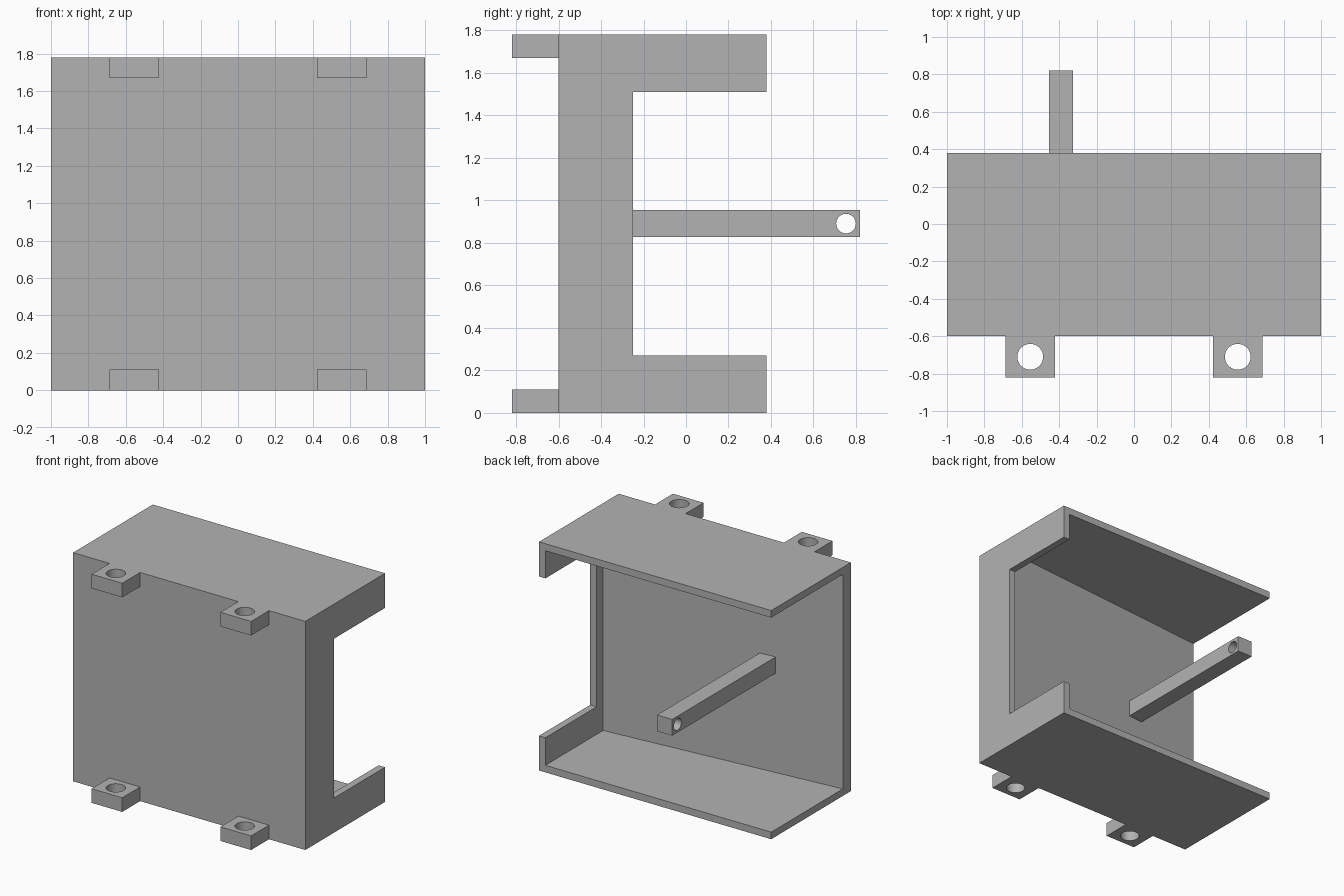
import bpy, bmesh
from math import radians
from mathutils import Matrix

cube = bpy.data.objects.get("Cube")
if cube:
    bpy.data.objects.remove(cube, do_unlink=True)

grey = bpy.data.materials.new("plain grey")
grey.use_nodes = True
colour = (0.45, 0.45, 0.45, 1)
grey.diffuse_color = colour
grey.node_tree.nodes["Principled BSDF"].inputs["Base Color"].default_value = colour


def finish(name, bm):
    bmesh.ops.recalc_face_normals(bm, faces=bm.faces)
    mesh = bpy.data.meshes.new(name)
    bm.to_mesh(mesh)
    bm.free()
    mesh.materials.append(grey)
    ob = bpy.data.objects.new(name, mesh)
    bpy.context.collection.objects.link(ob)
    return ob


def prism(name, plan, z0, z1):
    """Extrude a plan outline from z0 up to z1."""
    bm = bmesh.new()
    face = bm.faces.new([bm.verts.new((x, y, z0)) for x, y in plan])
    top = bmesh.ops.extrude_face_region(bm, geom=[face])["geom"]
    verts = [v for v in top if isinstance(v, bmesh.types.BMVert)]
    bmesh.ops.translate(bm, verts=verts, vec=(0, 0, z1 - z0))
    return finish(name, bm)


def box(name, x0, x1, y0, y1, z0, z1):
    return prism(name, [(x0, y0), (x1, y0), (x1, y1), (x0, y1)], z0, z1)


def drill(name, centre, radius, axis):
    """Round cutter along the z or x axis."""
    turn = Matrix.Rotation(radians(90), 4, "Y") if axis == "x" else Matrix()
    bm = bmesh.new()
    bmesh.ops.create_cone(bm, cap_ends=True, segments=48, radius1=radius,
                          radius2=radius, depth=0.4,
                          matrix=Matrix.Translation(centre) @ turn)
    return finish(name, bm)


def cut(ob, cutter):
    cutter.hide_render = True
    mod = ob.modifiers.new("cut", "BOOLEAN")
    mod.operation = "DIFFERENCE"
    mod.solver = "EXACT"
    mod.object = cutter
    bpy.ops.object.select_all(action="DESELECT")
    bpy.context.view_layer.objects.active = ob
    ob.select_set(True)
    bpy.ops.object.modifier_apply(modifier=mod.name)
    bpy.data.objects.remove(cutter, do_unlink=True)
    bpy.ops.object.shade_smooth_by_angle(angle=radians(30))


FRONT, BACK, HEIGHT, WALL = -0.6, 0.38, 1.78, 0.055

# Housing: hollow with a slanted inner front wall, open at the back and right
housing = box("housing", -1, 1, FRONT, BACK, 0, HEIGHT)
inner = 1 - WALL
cut(housing, prism("cavity_cutter",
                   [(-1.1, -0.51), (inner, -0.33), (inner, 0.6), (-1.1, 0.6)],
                   WALL, HEIGHT - WALL))
# Large notch in the left side wall
cut(housing, box("notch_cutter", 0.9, 1.1, -0.25, 0.6, 0.27, 1.51))

# Four drilled mounting tabs on the front
for level, z in (("lower", 0), ("upper", HEIGHT - 0.11)):
    for side, x in (("right", -0.555), ("left", 0.555)):
        tab = box(f"{level}_{side}_mounting_tab", x - 0.132, x + 0.132,
                  -0.82, FRONT, z, z + 0.11)
        cut(tab, drill("tab_drill", (x, -0.71, z + 0.055), 0.069, "z"))

# Long arm from the inner wall, drilled across its tip
arm = box("arm", -0.455, -0.325, -0.47, 0.82, 0.828, 0.955)
cut(arm, drill("arm_drill", (-0.39, 0.753, 0.891), 0.046, "x"))
